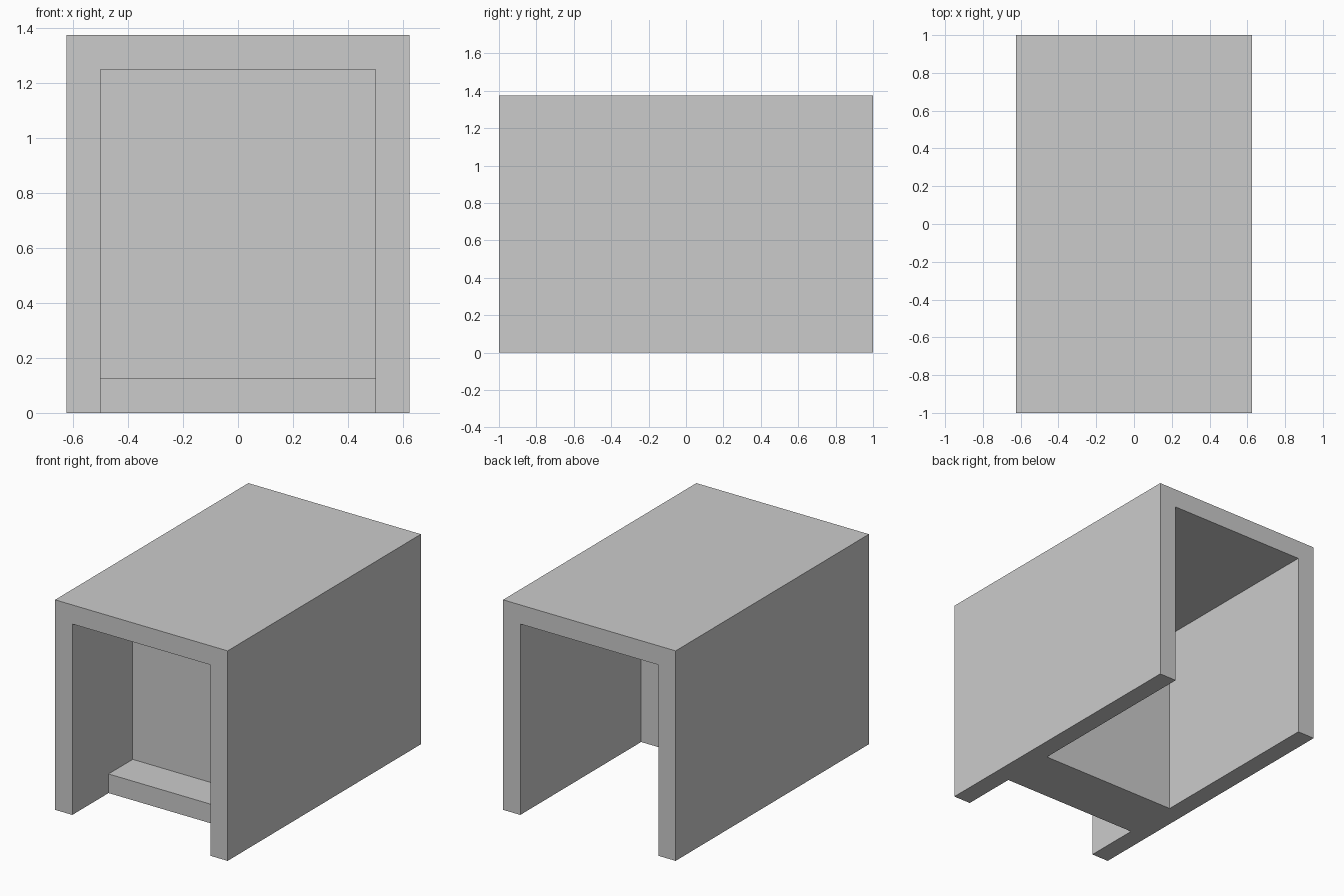
import bpy
import bmesh
from mathutils import Vector

if "Cube" in bpy.data.objects:
    bpy.data.objects.remove(bpy.data.objects["Cube"])


def extrude_profile(name, points, direction):
    """Make a solid by sweeping a closed flat profile along a direction."""
    bm = bmesh.new()
    face = bm.faces.new([bm.verts.new(p) for p in points])
    swept = bmesh.ops.extrude_face_region(bm, geom=[face], use_keep_orig=True)
    verts = [g for g in swept["geom"] if isinstance(g, bmesh.types.BMVert)]
    bmesh.ops.translate(bm, verts=verts, vec=Vector(direction))
    bmesh.ops.recalc_face_normals(bm, faces=bm.faces)
    mesh = bpy.data.meshes.new(name)
    bm.to_mesh(mesh)
    bm.free()
    obj = bpy.data.objects.new(name, mesh)
    bpy.context.collection.objects.link(obj)
    return obj


T = 0.125                 # panel thickness
OUT_X, TOP = 0.625, 1.375  # outer half width and height
IN_X, CEIL = OUT_X - T, TOP - T

# Arch: two side walls and a roof, open at front, back and bottom
half = [(IN_X, CEIL), (IN_X, 0), (OUT_X, 0), (OUT_X, TOP)]
arch = half + [(-x, z) for x, z in reversed(half)]
extrude_profile("side_walls_and_roof", [(x, -1, z) for x, z in arch], (0, 2, 0))

# Inner partition with a low step on its front side
partition = [(-0.625, 0), (-0.25, 0), (-0.25, CEIL),
             (-0.375, CEIL), (-0.375, T), (-0.625, T)]
extrude_profile("partition_with_step",
                [(-IN_X, y, z) for y, z in partition], (2 * IN_X, 0, 0))
